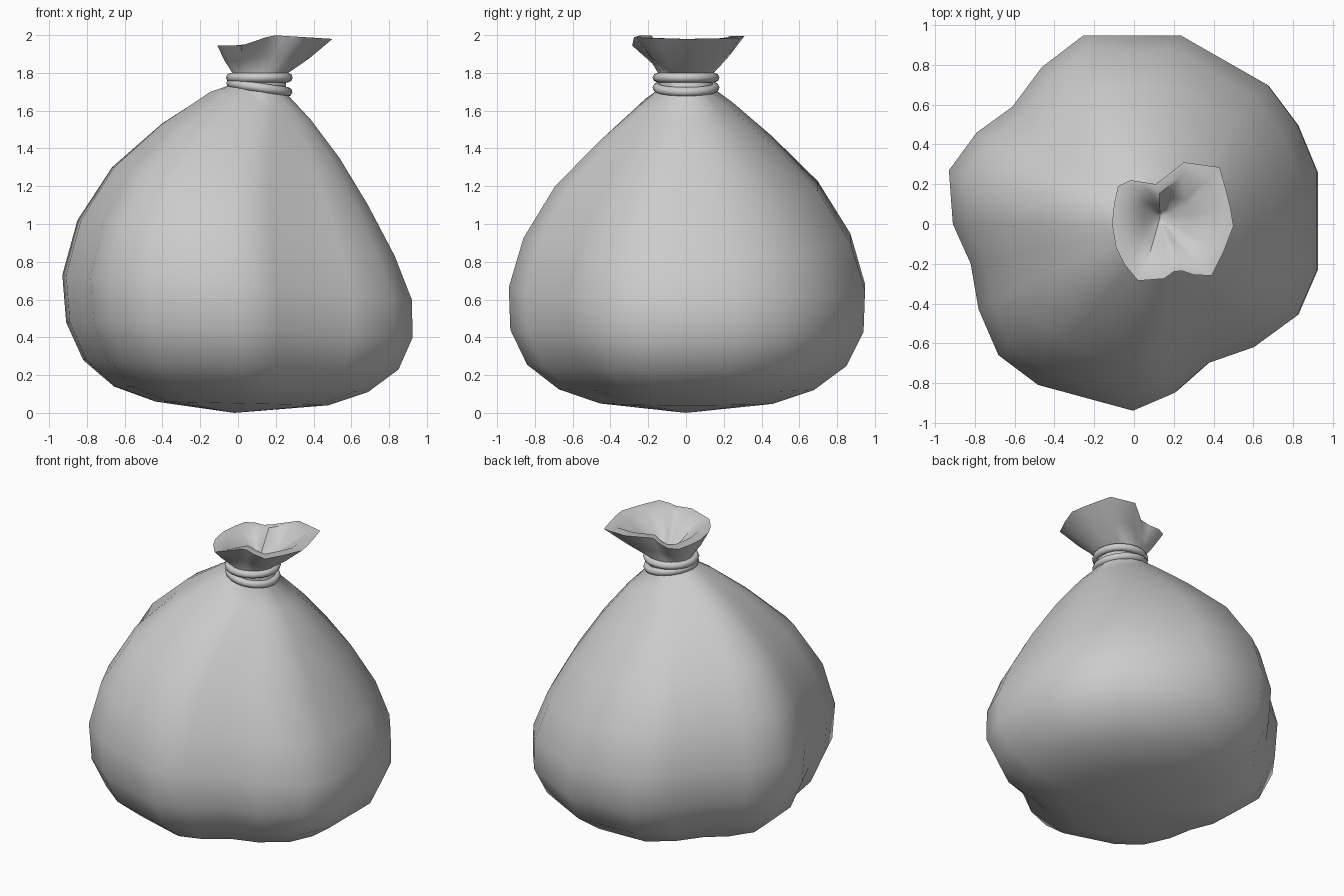
import bpy, bmesh, math
from mathutils import Vector

if "Cube" in bpy.data.objects:
    bpy.data.objects.remove(bpy.data.objects["Cube"])

# Lobed plan outline of the sack (clockwise) and the matching mouth outline
BODY = [(-.25, .95), (.24, .95), (.68, .70), (.83, .50), (.93, .26), (.93, -.23), (.83, -.46),
        (.61, -.62), (.38, -.70), (.21, -.85), (0, -.94), (-.48, -.81), (-.68, -.66), (-.78, -.43),
        (-.82, -.20), (-.91, 0), (-.93, .27), (-.79, .46), (-.61, .59), (-.46, .79)]
MOUTH = [(.11, .20), (.25, .31), (.43, .285), (.46, .18), (.485, .08), (.50, -.01), (.45, -.14),
         (.39, -.26), (.30, -.255), (.24, -.235), (.20, -.24), (.15, -.275), (.02, -.285), (-.05, -.20),
         (-.09, -.12), (-.11, 0), (-.10, .10), (-.08, .19), (-.02, .22), (.05, .21)]
# Tilted rings: left x, left z, right x, right z, half depth, lobe strength
RINGS = [(-.44, .06, .48, .04, .46, .8), (-.66, .14, .69, .11, .68, .9),
         (-.82, .28, .85, .23, .85, 1), (-.91, .48, .925, .40, .94, 1),
         (-.93, .73, .92, .60, .948, 1), (-.85, 1.02, .83, .83, .87, 1),
         (-.67, 1.30, .69, 1.10, .70, .9), (-.41, 1.53, .54, 1.35, .46, .75),
         (-.15, 1.70, .39, 1.55, .25, .5), (-.03, 1.74, .26, 1.69, .145, .1),
         (-.03, 1.80, .255, 1.79, .145, .1)]
UNIT = [Vector((x / .93, y / .95)) for x, y in BODY]


def body_ring(xl, zl, xr, zr, ry, lobes):
    cx, rx = (xl + xr) / 2, (xr - xl) / 2
    pts = []
    for p in UNIT:
        q = p.normalized().lerp(p, lobes)
        pts.append(Vector((cx + rx * q.x, ry * q.y, (zl + zr) / 2 + (zr - zl) / 2 * q.x)))
    return pts


def mouth_z(x):
    if x < .18:
        return 1.945 + .055 * max(0, (x - .03) / .15)
    return 2.0 - .02 * (x - .18) / .32


def add_sack():
    rings = [body_ring(*r) for r in RINGS]
    rim = [Vector((x, y, mouth_z(x))) for x, y in MOUTH]
    rings.append([a.lerp(b, .5) - Vector((0, 0, .01)) for a, b in zip(rings[-1], rim)])
    rings.append(rim)
    # Inner lip, then the gathered inside of the mouth
    lip = [Vector((.19 + (p.x - .19) * .77, p.y * .77, p.z)) for p in rim]
    throat = Vector((.13, .03, 1.77))
    rings.append(lip)
    rings.append([p.lerp(throat, .5) for p in lip])
    rings.append([p.lerp(throat, .8) for p in lip])

    bm = bmesh.new()
    loops = [[bm.verts.new(p) for p in r] for r in rings]
    n = len(BODY)
    for a, b in zip(loops, loops[1:]):
        for i in range(n):
            j = (i + 1) % n
            bm.faces.new((a[i], a[j], b[j], b[i]))
    for loop, tip in ((loops[0], Vector((-.02, 0, 0))), (loops[-1], throat)):
        v = bm.verts.new(tip)
        for i in range(n):
            bm.faces.new((loop[i], loop[(i + 1) % n], v))
    bmesh.ops.recalc_face_normals(bm, faces=bm.faces)
    mesh = bpy.data.meshes.new("sack")
    bm.to_mesh(mesh)
    bm.free()
    ob = bpy.data.objects.new("sack", mesh)
    bpy.context.collection.objects.link(ob)
    bpy.ops.object.select_all(action='DESELECT')
    ob.select_set(True)
    bpy.context.view_layer.objects.active = ob
    bpy.ops.object.shade_smooth_by_angle(angle=math.radians(50))


def add_cord(name, z, tilt):
    bpy.ops.mesh.primitive_torus_add(location=(.113, 0, z), rotation=(0, tilt, 0), major_radius=.152,
                                     minor_radius=.025, major_segments=20, minor_segments=8)
    bpy.context.object.name = name
    bpy.ops.object.shade_smooth()


add_sack()
# Cord wound twice round the neck
add_cord("upper_cord", 1.775, 0)
add_cord("lower_cord", 1.722, .15)
